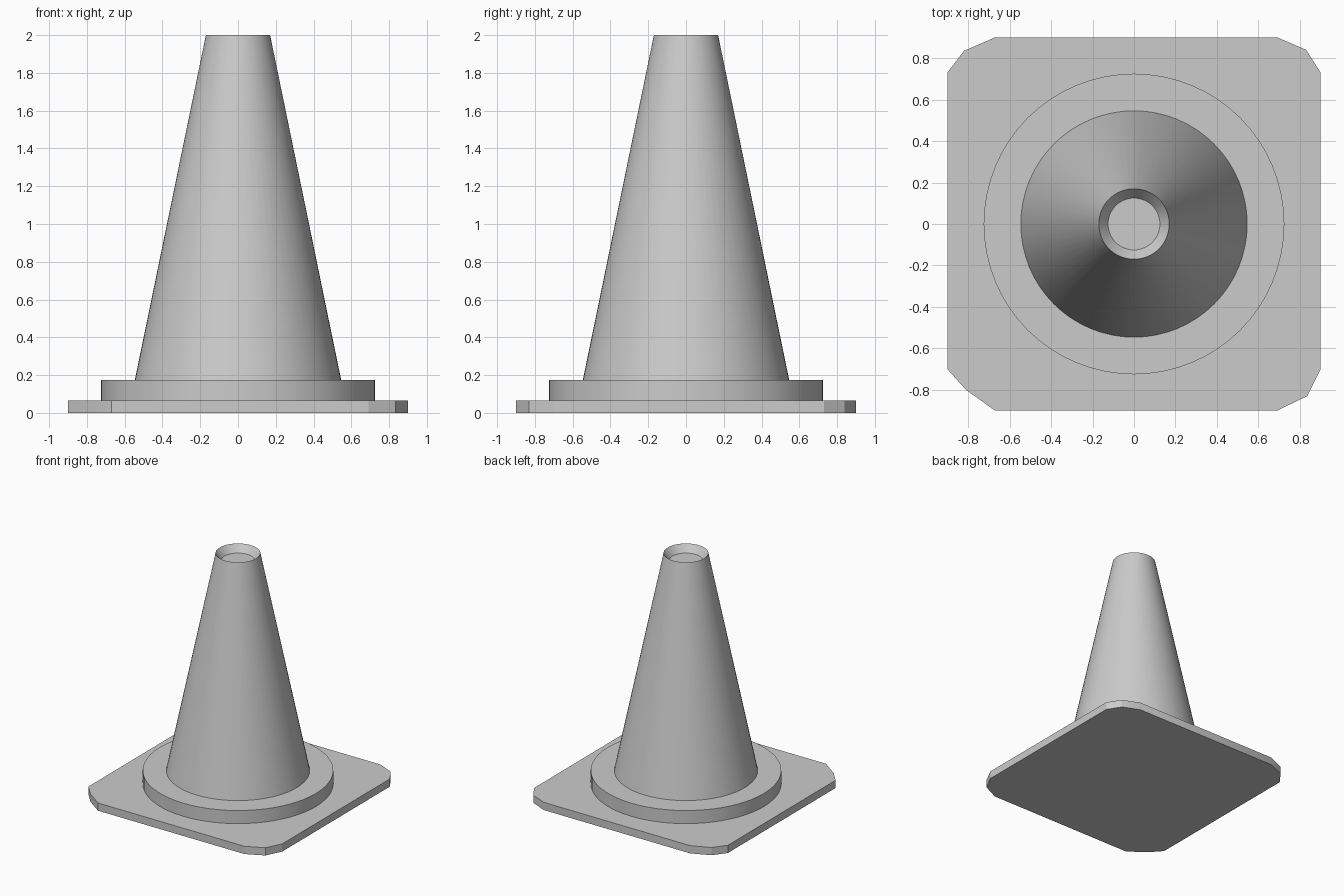
import bpy, bmesh, math

cube = bpy.data.objects.get("Cube")
if cube:
    bpy.data.objects.remove(cube, do_unlink=True)

grey = bpy.data.materials.new("plain grey")
grey.use_nodes = True
colour = (0.6, 0.6, 0.6, 1)
grey.diffuse_color = colour
grey.node_tree.nodes["Principled BSDF"].inputs["Base Color"].default_value = colour


def finish(name, bm):
    bmesh.ops.recalc_face_normals(bm, faces=bm.faces)
    mesh = bpy.data.meshes.new(name)
    bm.to_mesh(mesh)
    bm.free()
    mesh.materials.append(grey)
    obj = bpy.data.objects.new(name, mesh)
    bpy.context.collection.objects.link(obj)
    bpy.ops.object.select_all(action='DESELECT')
    obj.select_set(True)
    bpy.context.view_layer.objects.active = obj
    bpy.ops.object.shade_smooth_by_angle(angle=math.radians(25))
    return obj


def lathe(name, profile, sides=64):
    """Stack rings of (radius, height) and cap both ends."""
    bm = bmesh.new()
    rings = []
    for r, z in profile:
        angles = [math.tau * i / sides for i in range(sides)]
        rings.append([bm.verts.new((r * math.cos(a), r * math.sin(a), z)) for a in angles])
    for low, high in zip(rings, rings[1:]):
        for i in range(sides):
            j = (i + 1) % sides
            bm.faces.new((low[i], low[j], high[j], high[i]))
    bm.faces.new(rings[0])
    bm.faces.new(rings[-1])
    return finish(name, bm)


# Square foot with slightly uneven clipped corners
outline = [(-0.67, 0.9), (0.69, 0.9), (0.83, 0.84), (0.9, 0.73),
           (0.9, -0.7), (0.835, -0.83), (0.69, -0.9), (-0.67, -0.9),
           (-0.81, -0.8), (-0.9, -0.7), (-0.9, 0.73), (-0.82, 0.835)]
bm = bmesh.new()
foot = bm.faces.new([bm.verts.new((x, y, 0)) for x, y in outline])
top = bmesh.ops.extrude_face_region(bm, geom=[foot])["geom"]
bmesh.ops.translate(bm, vec=(0, 0, 0.065),
                    verts=[v for v in top if isinstance(v, bmesh.types.BMVert)])
finish("foot_plate", bm)

# Round collar on the foot
lathe("collar", [(0.725, 0.06), (0.725, 0.175)])

# Tapered body with a shallow cup in its tip
lathe("cone_body", [(0.547, 0.17), (0.17, 2), (0.125, 1.94)])
